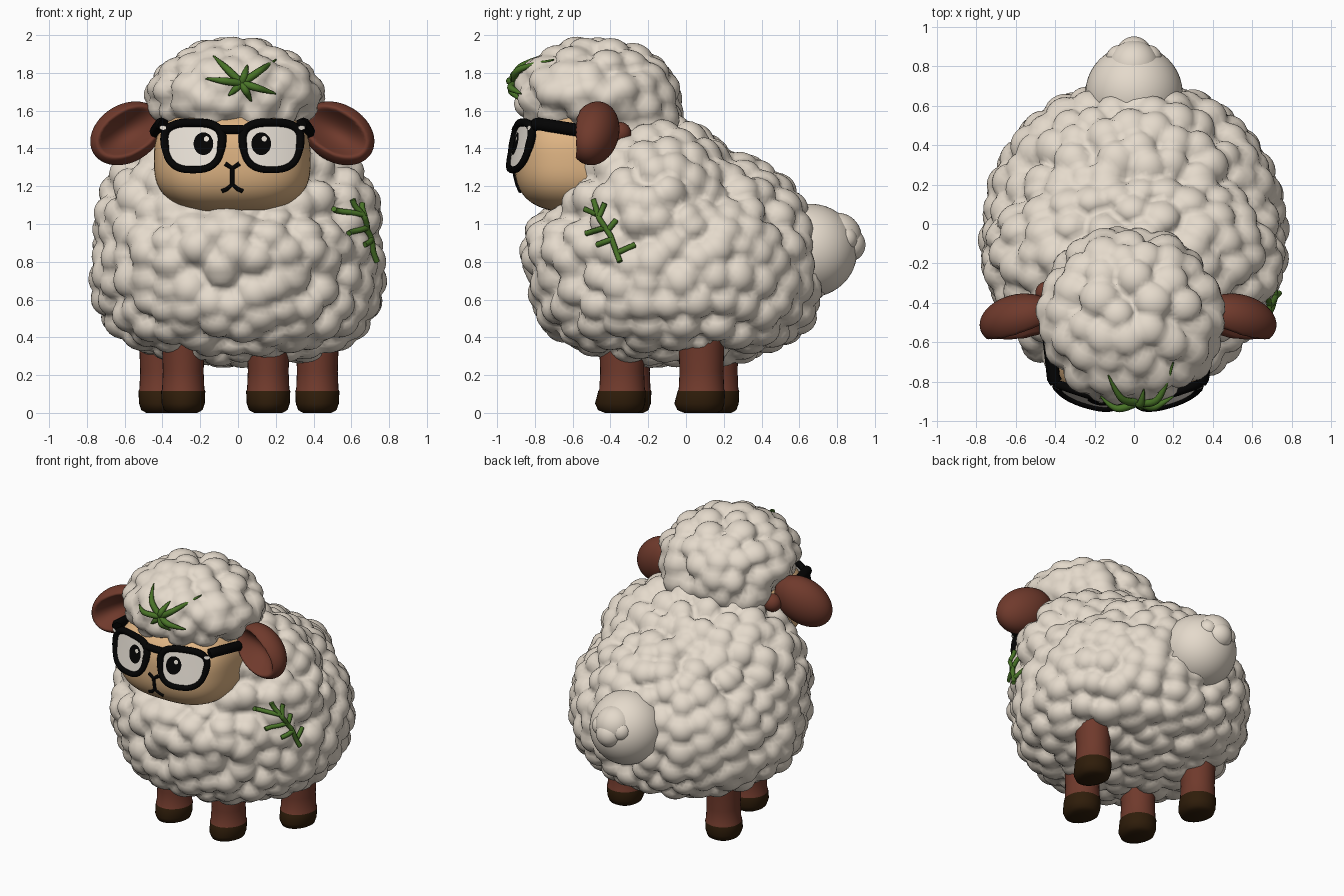
import bpy, bmesh, math, random
from mathutils import Vector, Matrix
from mathutils.kdtree import KDTree
from mathutils.bvhtree import BVHTree

random.seed(4)
if "Cube" in bpy.data.objects:
    bpy.data.objects.remove(bpy.data.objects["Cube"])


def material(name, r, g, b):
    m = bpy.data.materials.new(name)
    m.use_nodes = True
    m.diffuse_color = (r, g, b, 1)
    bsdf = m.node_tree.nodes["Principled BSDF"]
    bsdf.inputs["Base Color"].default_value = (r, g, b, 1)
    bsdf.inputs["Roughness"].default_value = 0.8
    return m


WOOL = material("cream wool", 0.78, 0.70, 0.60)
SKIN = material("tan face", 0.74, 0.46, 0.23)
BROWN = material("red brown", 0.16, 0.042, 0.025)
HOOF = material("dark hoof", 0.028, 0.012, 0.003)
BLACK = material("black", 0.001, 0.001, 0.001)
WHITE = material("lens white", 0.84, 0.78, 0.70)
GREEN = material("grass green", 0.065, 0.17, 0.02)

HX = -0.03                                  # head centre line
FACE_C, FACE_R, FACE_P = Vector((HX, -0.55, 1.34)), (0.415, 0.358, 0.28), 2.8


def finish(name, bm, *mats):
    mesh = bpy.data.meshes.new(name)
    bm.to_mesh(mesh)
    bm.free()
    for m in mats:
        mesh.materials.append(m)
    for p in mesh.polygons:
        p.use_smooth = True
    ob = bpy.data.objects.new(name, mesh)
    bpy.context.collection.objects.link(ob)
    return ob


def ball(name, centre, radius, mat):
    bm = bmesh.new()
    bmesh.ops.create_icosphere(bm, subdivisions=4, radius=radius,
                               matrix=Matrix.Translation(centre))
    return finish(name, bm, mat)


def fleece(name, centre, lobes, gap, bump, detail):
    """Union of rounded lobes covered with evenly scattered woolly bumps."""
    centre = Vector(centre)

    def inside(p):
        for c, r, k in lobes:
            x, y, z = ((p[i] - c[i]) / r[i] for i in range(3))
            if (x * x + y * y) ** (k / 2) + abs(z) ** k < 1:
                return True
        return False

    def surface(d):
        lo, hi = 0.0, 1.5
        for _ in range(12):
            mid = (lo + hi) / 2
            if inside(centre + d * mid):
                lo = mid
            else:
                hi = mid
        return centre + d * lo

    spots = []
    for _ in range(5000):
        d = Vector([random.gauss(0, 1) for _ in range(3)]).normalized()
        p = surface(d)
        if all((p - q).length_squared > gap * gap for q in spots):
            spots.append(p)
    tree = KDTree(len(spots))
    for i, p in enumerate(spots):
        tree.insert(p, i)
    tree.balance()
    sizes = [bump * random.uniform(0.92, 1.1) for _ in spots]
    bm = bmesh.new()
    bmesh.ops.create_icosphere(bm, subdivisions=detail, radius=1)
    for v in bm.verts:
        d = v.co.normalized()
        p = surface(d)
        h = max(math.sqrt(max(sizes[i] ** 2 - q * q, 0))
                for _, i, q in tree.find_n(p, 5))
        v.co = p + d * (max(h, 0.3 * bump) - 0.55 * bump)
    return finish(name, bm, WOOL)


def tubes(name, lines, mat, cyclic=False, smooth=False):
    """Round strokes; each point is (position, radius)."""
    cu = bpy.data.curves.new(name, "CURVE")
    cu.dimensions, cu.bevel_depth, cu.bevel_resolution = "3D", 1.0, 2
    cu.use_fill_caps = True
    for line in lines:
        sp = cu.splines.new("NURBS" if smooth else "POLY")
        sp.points.add(len(line) - 1)
        for pt, (co, r) in zip(sp.points, line):
            pt.co, pt.radius = (*co, 1), r
        sp.use_cyclic_u = cyclic
        if smooth:
            sp.order_u, sp.use_endpoint_u, sp.resolution_u = 3, True, 4
    cu.materials.append(mat)
    ob = bpy.data.objects.new(name, cu)
    bpy.context.collection.objects.link(ob)
    bpy.ops.object.select_all(action="DESELECT")
    ob.select_set(True)
    bpy.context.view_layer.objects.active = ob
    bpy.ops.object.convert(target="MESH")
    bpy.ops.object.shade_smooth_by_angle(angle=math.radians(50))


def surface_finder(ob):
    return BVHTree.FromPolygons([v.co for v in ob.data.vertices],
                                [p.vertices for p in ob.data.polygons])


# Woolly body, head wool and tail
body = fleece("body_wool", (0, -0.05, 0.85), [
    ((0, -0.05, 0.75), (0.74, 0.75, 0.46), 2.7),
    ((0, -0.17, 1.00), (0.73, 0.51, 0.55), 2),
    ((0, -0.40, 0.86), (0.60, 0.43, 0.26), 2.4),
    ((0, 0.12, 0.85), (0.62, 0.55, 0.51), 2)], 0.115, 0.105, 6)
head = fleece("head_wool", (HX, -0.42, 1.70), [
    ((HX + 0.015, -0.48, 1.69), (0.435, 0.41, 0.265), 1.85),
    ((HX, -0.30, 1.60), (0.37, 0.25, 0.30), 2)], 0.115, 0.105, 5)
ball("tail", (0, 0.66, 0.86), 0.247, WOOL)
ball("tail_end", (0, 0.80, 0.93), 0.13, WOOL)
for side in (-1, 1):
    ball("tail_tuft", (side * 0.075, 0.84, 0.92), 0.066, WOOL)
ball("tail_tip", (0, 0.86, 0.89), 0.09, WOOL)

# Face
bm = bmesh.new()
bmesh.ops.create_icosphere(bm, subdivisions=5, radius=1)
for v in bm.verts:
    k = sum(abs(v.co[i] / FACE_R[i]) ** FACE_P for i in range(3)) ** (-1 / FACE_P)
    v.co = FACE_C + v.co * k
finish("face", bm, SKIN)


def face_point(dx, z):
    rest = 1 - abs(dx / FACE_R[0]) ** FACE_P - abs((z - FACE_C.z) / FACE_R[2]) ** FACE_P
    return Vector((HX + dx, FACE_C.y - FACE_R[1] * rest ** (1 / FACE_P), z))


def glass_point(dx, z, lift=0.0):
    return Vector((HX + dx, -0.955 - lift + 0.7 * dx * dx + 0.22 * (z - 1.25), z))


def oval(cx, cz, rx, rz, power=2.0, taper=0.0, n=40):
    pts = []
    for i in range(n):
        c, s = math.cos(math.tau * i / n), math.sin(math.tau * i / n)
        u = math.copysign(abs(c) ** (2 / power), c)
        w = math.copysign(abs(s) ** (2 / power), s)
        pts.append((cx + rx * u * (1 + taper * w), cz + rz * w))
    return pts


def patch(name, outline, centre, lift, mat):
    """Thin plate following the curve of the glasses."""
    bm = bmesh.new()
    rings = []
    for t in (1, 0.75, 0.5, 0.25):
        rings.append([bm.verts.new(glass_point(centre[0] + (x - centre[0]) * t,
                      centre[1] + (z - centre[1]) * t, lift)) for x, z in outline])
    mid = bm.verts.new(glass_point(*centre, lift))
    n = len(outline)
    for i in range(n):
        j = (i + 1) % n
        for a, b in zip(rings, rings[1:]):
            bm.faces.new((a[i], a[j], b[j], b[i]))
        bm.faces.new((rings[-1][i], rings[-1][j], mid))
    bm.normal_update()
    if sum(f.normal.y for f in bm.faces) > 0:
        bmesh.ops.reverse_faces(bm, faces=bm.faces)
    finish(name, bm, mat)


# Glasses, eyes and ears, one set per side
for side, label in ((1, "left"), (-1, "right")):
    mid = (side * 0.207, 1.412)
    rim = oval(*mid, 0.15, 0.125, 2.8, 0.12)
    patch(label + "_lens", rim, mid, 0.0, WHITE)
    tubes(label + "_rim", [[(glass_point(x, z), 0.019 if z < mid[1] else 0.023)
                            for x, z in rim]], BLACK, cyclic=True)
    eye = (side * 0.153, 1.425)
    patch(label + "_eye", oval(*eye, 0.052, 0.06), eye, 0.004, BLACK)
    glint = (eye[0] + 0.016, eye[1] + 0.026)
    patch(label + "_glint", oval(*glint, 0.014, 0.014), glint, 0.008, WHITE)
    corner = glass_point(side * 0.365, 1.525)
    hinge = Vector((HX + side * 0.378, -0.78, 1.53))
    tubes(label + "_arm", [[(corner, 0.034), (hinge, 0.034),
                            (Vector((HX + side * 0.405, -0.53, 1.49)), 0.034)]], BLACK)
    stud = (side * 0.368, 1.51)
    patch(label + "_stud", oval(*stud, 0.018, 0.012), stud, 0.028, WHITE)

    # Cupped, drooping ear with its root behind
    bm = bmesh.new()
    bmesh.ops.create_uvsphere(bm, u_segments=48, v_segments=32, radius=1)
    along = Vector((0.83, -0.22, -0.51)).normalized()
    depth = Vector((0, 1, 0))
    depth = (depth - along * depth.dot(along)).normalized()
    across = depth.cross(along)
    for v in bm.verts:
        u, w, d = v.co.x * 0.208, v.co.z * 0.153, v.co.y * 0.128
        if d < 0:
            d += 0.16 * max(0, 1 - (u / 0.185) ** 2 - (w / 0.11) ** 2)
        p = Vector((0.56, -0.485, 1.48)) + along * u + across * w + depth * d
        v.co = (HX + side * p.x, p.y, p.z)
    bmesh.ops.recalc_face_normals(bm, faces=bm.faces)
    finish(label + "_ear", bm, BROWN)
    ball(label + "_ear_root", (HX + side * 0.41, -0.35, 1.48), 0.06, BROWN)

tubes("glasses_bridge", [[(glass_point(x, 1.5), 0.024) for x in (-0.06, 0, 0.06)]], BLACK)

# Nose and mouth
strokes = [[(-0.038, 1.32), (0, 1.295), (0.038, 1.32)], [(0, 1.30), (0, 1.26), (0, 1.205)],
           [(-0.055, 1.175), (-0.03, 1.185), (0, 1.21), (0.03, 1.185), (0.055, 1.175)]]
tubes("nose_and_mouth", [[(face_point(x, z), 0.012) for x, z in s] for s in strokes], BLACK)

# Legs with hooves, in a walking stance
for name, x, y in (("front_left_leg", 0.16, -0.33), ("front_right_leg", -0.29, -0.30),
                   ("hind_left_leg", 0.42, 0.09), ("hind_right_leg", -0.41, 0.165)):
    bm = bmesh.new()
    profile = [(0, 0), (0.075, 0), (0.102, 0.015), (0.114, 0.05), (0.117, 0.115),
               (0.112, 0.125), (0.108, 0.22), (0.112, 0.34), (0.12, 0.5)]
    vs = [bm.verts.new((r, 0, z)) for r, z in profile]
    es = [bm.edges.new(pair) for pair in zip(vs, vs[1:])]
    bmesh.ops.spin(bm, geom=vs + es, cent=(0, 0, 0), axis=(0, 0, 1),
                   angle=math.tau, steps=32)
    bmesh.ops.remove_doubles(bm, verts=bm.verts, dist=0.0005)
    bmesh.ops.recalc_face_normals(bm, faces=bm.faces)
    for v in bm.verts:
        if v.co.y < 0:
            v.co.y *= 1.33 if v.co.z < 0.1 else 1.15
        v.co += Vector((x, y, 0))
    for f in bm.faces:
        f.material_index = int(f.calc_center_median().z < 0.118)
    finish(name, bm, BROWN, HOOF)

# Grass tuft on the forehead
finder = surface_finder(head)
blades = []
for x, z in ((-0.13, 1.89), (0.20, 1.87), (-0.17, 1.77), (0.05, 1.84),
             (0.20, 1.69), (0.07, 1.65), (-0.05, 1.68)):
    blade = []
    for t, lift, r in ((0, 0.0, 0.02), (0.35, 0.035, 0.021), (0.7, 0.03, 0.016), (1, 0.012, 0.004)):
        spot = Vector((0.02 + (x - 0.02) * t, -2, 1.745 + (z - 1.745) * t))
        hit = finder.ray_cast(spot, Vector((0, 1, 0)))[0]
        blade.append((hit - Vector((0, lift, 0)), r))
    blades.append(blade)
tubes("forehead_grass", blades, GREEN, smooth=True)

# Sprig stuck to the left flank
finder = surface_finder(body)
twigs = [[(-0.49, 1.13), (-0.46, 1.03), (-0.40, 0.94), (-0.35, 0.80)],
         [(-0.47, 1.05), (-0.54, 1.08)], [(-0.46, 1.04), (-0.43, 1.11)],
         [(-0.43, 0.98), (-0.53, 0.95)], [(-0.42, 0.96), (-0.37, 1.02)],
         [(-0.39, 0.92), (-0.47, 0.89)], [(-0.36, 0.85), (-0.27, 0.89)]]
lines = []
for twig in twigs:
    line = []
    for a, b in zip(twig, twig[1:]):
        for t in (0, 0.33, 0.67, 1):
            spot = Vector((2, a[0] + (b[0] - a[0]) * t, a[1] + (b[1] - a[1]) * t))
            hit = finder.ray_cast(spot, Vector((-1, 0, 0)))[0]
            line.append((hit + Vector((0.015, 0, 0)), 0.015))
    lines.append(line)
tubes("flank_sprig", lines, GREEN, smooth=True)
